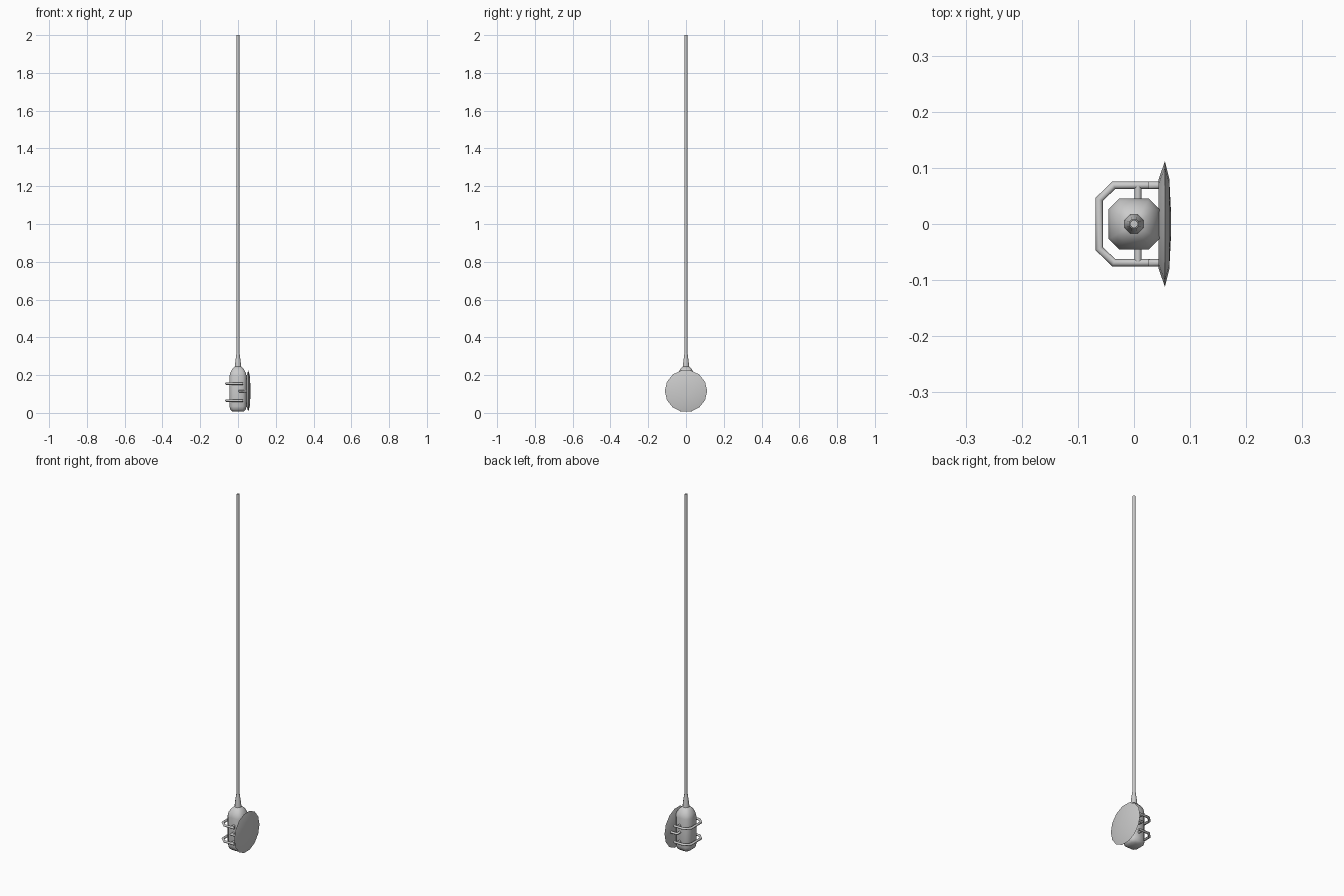
import bpy, bmesh, math
from mathutils import Vector

if "Cube" in bpy.data.objects:
    bpy.data.objects.remove(bpy.data.objects["Cube"])


def loft(name, rings, angle=50):
    """Skin a list of equal-length vertex rings and cap both ends."""
    bm = bmesh.new()
    vs = [[bm.verts.new(p) for p in r] for r in rings]
    n = len(vs[0])
    for a, b in zip(vs, vs[1:]):
        for i in range(n):
            j = (i + 1) % n
            bm.faces.new((a[i], a[j], b[j], b[i]))
    bm.faces.new(vs[0])
    bm.faces.new(vs[-1])
    bmesh.ops.recalc_face_normals(bm, faces=bm.faces)
    me = bpy.data.meshes.new(name)
    bm.to_mesh(me)
    bm.free()
    ob = bpy.data.objects.new(name, me)
    bpy.context.collection.objects.link(ob)
    bpy.ops.object.select_all(action='DESELECT')
    ob.select_set(True)
    bpy.context.view_layer.objects.active = ob
    bpy.ops.object.shade_smooth_by_angle(angle=math.radians(angle))
    return ob


def circle(r, z, n=8):
    return [(r * math.cos(math.tau * (i + .5) / n), r * math.sin(math.tau * (i + .5) / n), z) for i in range(n)]


def tube(name, path, r=0.0065, n=8):
    """Mitred tube along a flat horizontal path."""
    pts = [Vector(p) for p in path]
    rings = []
    for i, p in enumerate(pts):
        d0 = (p - pts[i - 1]).normalized() if i else (pts[1] - p).normalized()
        d1 = (pts[i + 1] - p).normalized() if i < len(pts) - 1 else d0
        t = (d0 + d1).normalized()
        side = t.cross(Vector((0, 0, 1))) / max(t.dot(d0), .3)
        rings.append([p + side * r * math.cos(math.tau * k / n) + Vector((0, 0, r * math.sin(math.tau * k / n)))
                      for k in range(n)])
    return loft(name, rings)


# Housing: chamfered square section with domed top
octagon = [(1, .6), (.6, 1), (-.6, 1), (-1, .6), (-1, -.6), (-.6, -1), (.6, -1), (1, -.6)]
profile = [(.030, .008), (.041, .018), (.045, .035), (.045, .195), (.041, .213), (.031, .231), (.016, .246)]
loft("housing", [[(x * s, y * s, z) for x, y in octagon] for s, z in profile])

# Tapered collar and long mast
loft("collar", [circle(.019, .238), circle(.015, .275), circle(.009, .315)])
loft("mast", [circle(.008, .30), circle(.0075, 2.0)])

# Lens-shaped disc on the right side
N = 14
disc = [(.02, .044), (.080, .044), (.112, .055), (.080, .063), (.02, .066)]
loft("disc", [[(x, r * math.cos(math.tau * i / N), .116 + r * math.sin(math.tau * i / N)) for i in range(N)]
              for r, x in disc])

# Two wrap-around guard loops
for label, z in (("upper", .155), ("lower", .065)):
    half = [(.026, .069), (-.036, .069), (-.062, .044)]
    tube(label + "_loop", [(x, y, z) for x, y in half] + [(x, -y, z) for x, y in reversed(half)])

# Arms joining the disc to the housing, and loop pins
for label, s in (("back", 1), ("front", -1)):
    tube(label + "_arm", [(.054, s * .069, .115), (.007, s * .069, .115), (.007, s * .035, .115)])
    for h, z in (("upper", .155), ("lower", .065)):
        tube(f"{label}_{h}_pin", [(.007, s * .069, z), (.007, s * .035, z)])
